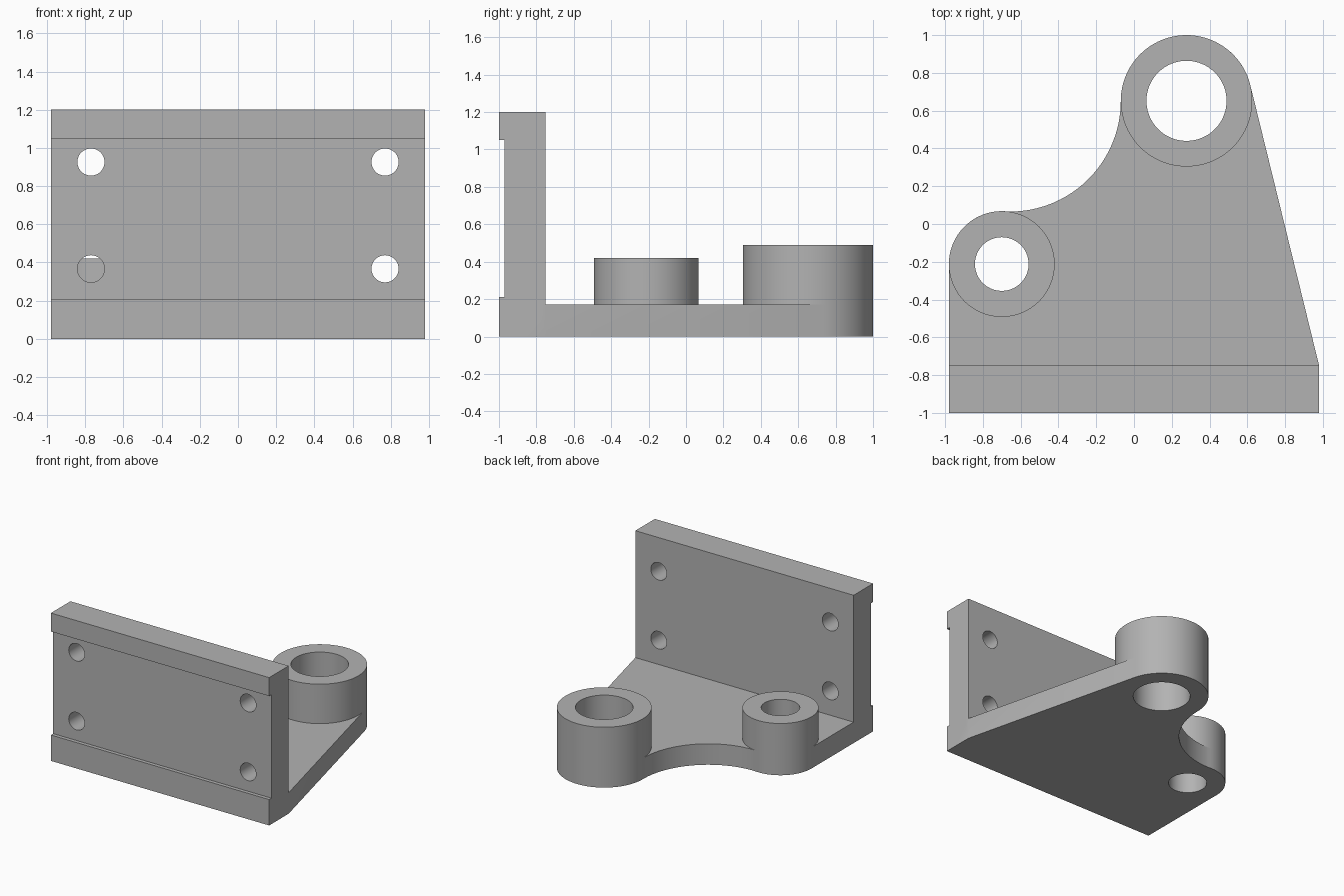
import bpy, bmesh
from math import sin, cos, pi, acos, atan2, hypot
from mathutils import Matrix

cube = bpy.data.objects.get("Cube")
if cube:
    bpy.data.objects.remove(cube, do_unlink=True)

SEGS = 96
HALF_W, PLATE_BACK, BASE_H = 0.98, -0.75, 0.17
# Bosses: centre x, centre y, outer radius, bore radius, top height
BIG = (0.278, 0.652, 0.348, 0.212, 0.49)
SMALL = (-0.70, -0.212, 0.28, 0.142, 0.42)

grey = bpy.data.materials.new("plain grey")
grey.use_nodes = True
grey.diffuse_color = (0.45, 0.45, 0.45, 1)
grey.node_tree.nodes["Principled BSDF"].inputs["Base Color"].default_value = (0.45, 0.45, 0.45, 1)


def finish(bm, name):
    bmesh.ops.recalc_face_normals(bm, faces=bm.faces)
    mesh = bpy.data.meshes.new(name)
    bm.to_mesh(mesh)
    bm.free()
    mesh.materials.append(grey)
    obj = bpy.data.objects.new(name, mesh)
    bpy.context.collection.objects.link(obj)
    return obj


def prism(name, points, offset):
    """Extrude a closed 3D outline along an offset vector."""
    bm = bmesh.new()
    face = bm.faces.new([bm.verts.new(p) for p in points])
    ext = bmesh.ops.extrude_face_region(bm, geom=[face])
    verts = [g for g in ext["geom"] if isinstance(g, bmesh.types.BMVert)]
    bmesh.ops.translate(bm, verts=verts, vec=offset)
    return finish(bm, name)


def arc(x, y, r, a0, a1, n):
    steps = [a0 + (a1 - a0) * i / n for i in range(n + 1)]
    return [(x + r * cos(a), y + r * sin(a)) for a in steps]


def circle(x, y, r, n=SEGS):
    return arc(x, y, r, 0, 2 * pi, n)[:-1]


def boolean(obj, other, operation):
    mod = obj.modifiers.new(operation.title(), "BOOLEAN")
    mod.operation, mod.solver, mod.object = operation, "EXACT", other
    bpy.context.view_layer.objects.active = obj
    bpy.ops.object.modifier_apply(modifier=mod.name)
    bpy.data.objects.remove(other, do_unlink=True)


def smooth(obj):
    bpy.ops.object.select_all(action="DESELECT")
    obj.select_set(True)
    bpy.context.view_layer.objects.active = obj
    bpy.ops.object.shade_smooth_by_angle(angle=pi / 6)


# Upright plate with a shallow wide groove across its front
profile = [(-1, 0), (PLATE_BACK, 0), (PLATE_BACK, 1.2), (-1, 1.2),
           (-1, 1.05), (-0.97, 1.05), (-0.97, 0.21), (-1, 0.21)]
bracket = prism("bracket_body", [(-HALF_W, y, z) for y, z in profile], (2 * HALF_W, 0, 0))

# Base outline: straight tangent side, big boss, concave sweep, small boss
bx, by, br = BIG[:3]
sx, sy, sr = SMALL[:3]
dx, dy = HALF_W - bx, PLATE_BACK - by
tangent = atan2(dy, dx) + acos(br / hypot(dx, dy))
sweep_r = 0.586
cx, cy = bx - br - sweep_r, by
join = atan2(cy - sy, cx - sx)
outline = [(-HALF_W, -0.9), (HALF_W, -0.9), (HALF_W, PLATE_BACK)]
outline += arc(bx, by, br, tangent, pi, 44)
outline += arc(cx, cy, sweep_r, 0, join - pi, 40)[1:-1]
outline += arc(sx, sy, sr, join, pi, 26)
base = prism("base", [(x, y, 0) for x, y in outline], (0, 0, BASE_H))
boolean(bracket, base, "UNION")

# Bores through the base
for x, y, _, bore, _ in (BIG, SMALL):
    cutter = prism("bore_cutter", [(px, py, -0.1) for px, py in circle(x, y, bore)], (0, 0, 0.4))
    boolean(bracket, cutter, "DIFFERENCE")

# Four mounting holes through the upright plate
for x in (-0.77, 0.77):
    for z in (0.367, 0.926):
        pts = [(px, -1.1, pz) for px, pz in circle(x, z, 0.071, 48)]
        boolean(bracket, prism("hole_cutter", pts, (0, 0.45, 0)), "DIFFERENCE")
smooth(bracket)


# Raised boss sleeves, open underneath where they meet the base
def boss(name, x, y, outer, bore, top):
    bm = bmesh.new()
    rings = [[bm.verts.new((px, py, z)) for px, py in circle(x, y, r)]
             for r, z in ((outer, BASE_H), (outer, top), (bore, top), (bore, BASE_H))]
    for low, high in zip(rings, rings[1:]):
        for i in range(SEGS):
            j = (i + 1) % SEGS
            bm.faces.new((low[i], low[j], high[j], high[i]))
    smooth(finish(bm, name))


boss("large_boss", *BIG)
boss("small_boss", *SMALL)
